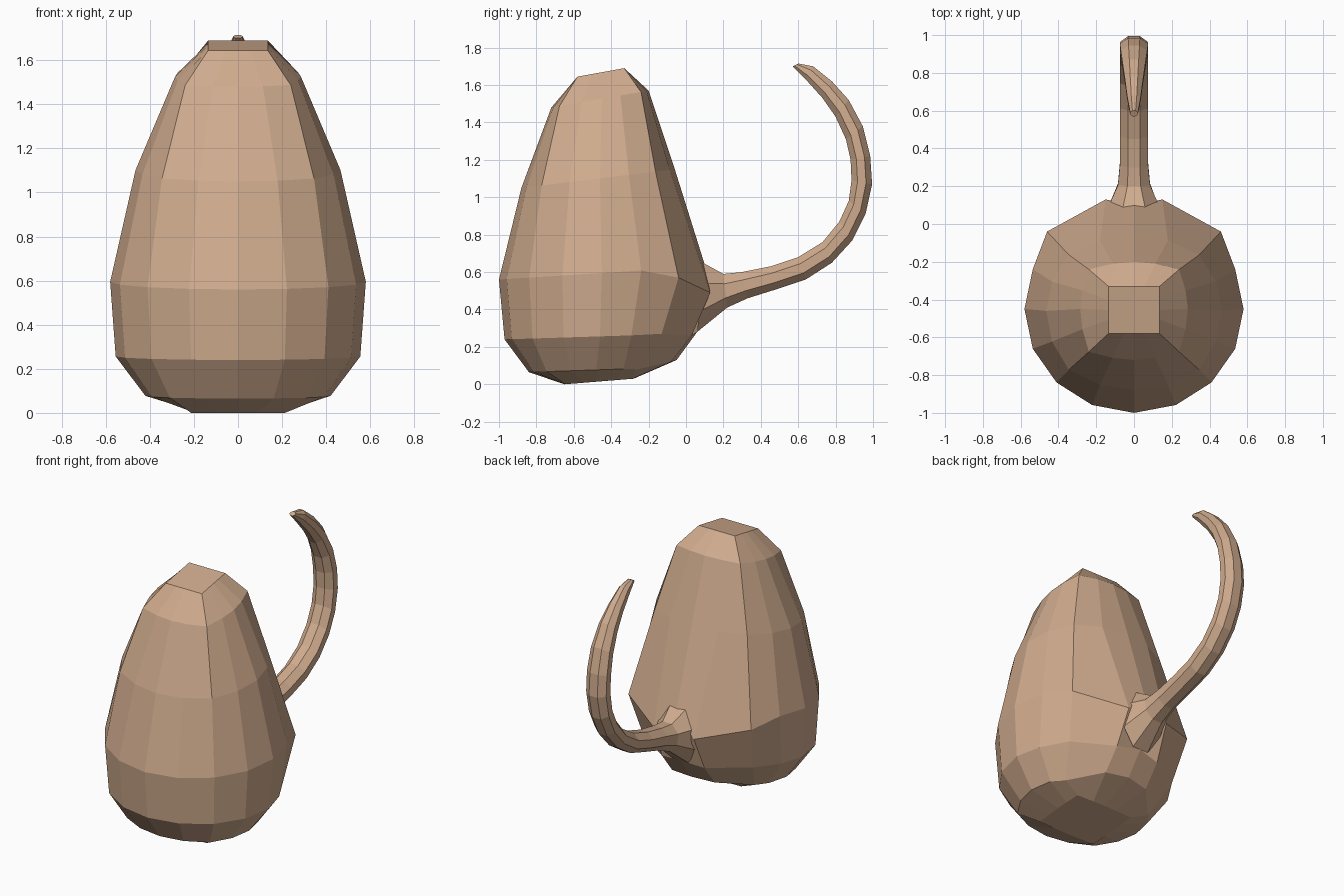
import bpy
import bmesh
from math import cos, sin, pi

cube = bpy.data.objects.get("Cube")
if cube:
    bpy.data.objects.remove(cube, do_unlink=True)

SIDES = 16

clay = bpy.data.materials.new("warm_tan")
clay.use_nodes = True
TAN = (0.63, 0.41, 0.27, 1)
clay.diffuse_color = TAN
clay.node_tree.nodes["Principled BSDF"].inputs["Base Color"].default_value = TAN


def loft(name, rings):
    """Bridge equal-length rings into a closed, flat-shaded solid."""
    bm = bmesh.new()
    loops = [[bm.verts.new(p) for p in ring] for ring in rings]
    for low, high in zip(loops, loops[1:]):
        n = len(low)
        for i in range(n):
            j = (i + 1) % n
            bm.faces.new((low[i], low[j], high[j], high[i]))
    bm.faces.new(loops[0][::-1])
    bm.faces.new(loops[-1])
    bmesh.ops.recalc_face_normals(bm, faces=bm.faces[:])
    mesh = bpy.data.meshes.new(name)
    bm.to_mesh(mesh)
    bm.free()
    mesh.materials.append(clay)
    obj = bpy.data.objects.new(name, mesh)
    bpy.context.collection.objects.link(obj)
    return obj


def body_ring(half_w, front, mid, back, z_front, z_back, square, bulge=()):
    """Tilted ring between circle and square; bulge replaces the rear points."""
    pts = []
    for i in range(SIDES):
        a = 2 * pi * i / SIDES
        c, s = cos(a), sin(a)
        r = 1 + square * (1 / max(abs(c), abs(s)) - 1)
        y = mid + r * s * ((back - mid) if s > 0 else (mid - front))
        t = (y - front) / (back - front)
        pts.append((half_w * r * c, y, z_front + t * (z_back - z_front)))
    for k, (x, y, z) in enumerate(bulge):
        pts[2 + k] = (x, y, z)
        pts[6 - k] = (-x, y, z)
    return pts


# Body: half width, front / middle / back y, front / back z, squareness
loft("body", [
    body_ring(0.22, -0.65, -0.46, -0.28, 0.0, 0.03, 0.9),
    body_ring(0.42, -0.84, -0.48, -0.1, 0.065, 0.09, 0.1,
              [(0.33, -0.26, 0.08), (0.16, -0.08, 0.12), (0, -0.05, 0.13)]),
    body_ring(0.555, -0.97, -0.46, -0.02, 0.24, 0.27, 0.0,
              [(0.41, -0.13, 0.27), (0.16, 0.03, 0.26), (0, 0.06, 0.28)]),
    body_ring(0.58, -1.0, -0.45, 0.1, 0.56, 0.63, 0.0,
              [(0.46, -0.04, 0.57), (0.15, 0.13, 0.49), (0, 0.1, 0.64)]),
    body_ring(0.465, -0.88, -0.46, -0.06, 1.05, 1.15, 0.12),
    body_ring(0.285, -0.72, -0.45, -0.2, 1.48, 1.57, 0.45),
    body_ring(0.135, -0.58, -0.455, -0.33, 1.645, 1.69, 1.0),
])

# Tail: inner y, inner z, outer y, outer z, half width
TAIL = [
    (0.09, 0.65, 0.06, 0.28, 0.14),
    (0.2, 0.59, 0.22, 0.41, 0.085),
    (0.3, 0.6, 0.33, 0.46, 0.075),
    (0.45, 0.63, 0.49, 0.51, 0.075),
    (0.6, 0.68, 0.64, 0.56, 0.075),
    (0.73, 0.76, 0.78, 0.65, 0.075),
    (0.82, 0.87, 0.89, 0.77, 0.075),
    (0.87, 0.98, 0.96, 0.91, 0.075),
    (0.885, 1.09, 0.995, 1.07, 0.075),
    (0.88, 1.2, 0.985, 1.22, 0.075),
    (0.855, 1.31, 0.945, 1.38, 0.07),
    (0.8, 1.43, 0.87, 1.52, 0.06),
    (0.73, 1.53, 0.78, 1.62, 0.048),
    (0.64, 1.63, 0.68, 1.7, 0.035),
    (0.57, 1.7, 0.6, 1.715, 0.02),
]


def tail_ring(yi, zi, yo, zo, half_w):
    """Octagon with flats on the inner, outer and side faces."""
    pts = []
    for i in range(8):
        a = pi * (i + 0.5) / 4
        grow = 1 / cos(pi / 8)
        t = (1 - grow * sin(a)) / 2
        pts.append((half_w * grow * cos(a), yi + t * (yo - yi), zi + t * (zo - zi)))
    return pts


loft("tail", [tail_ring(*section) for section in TAIL])
